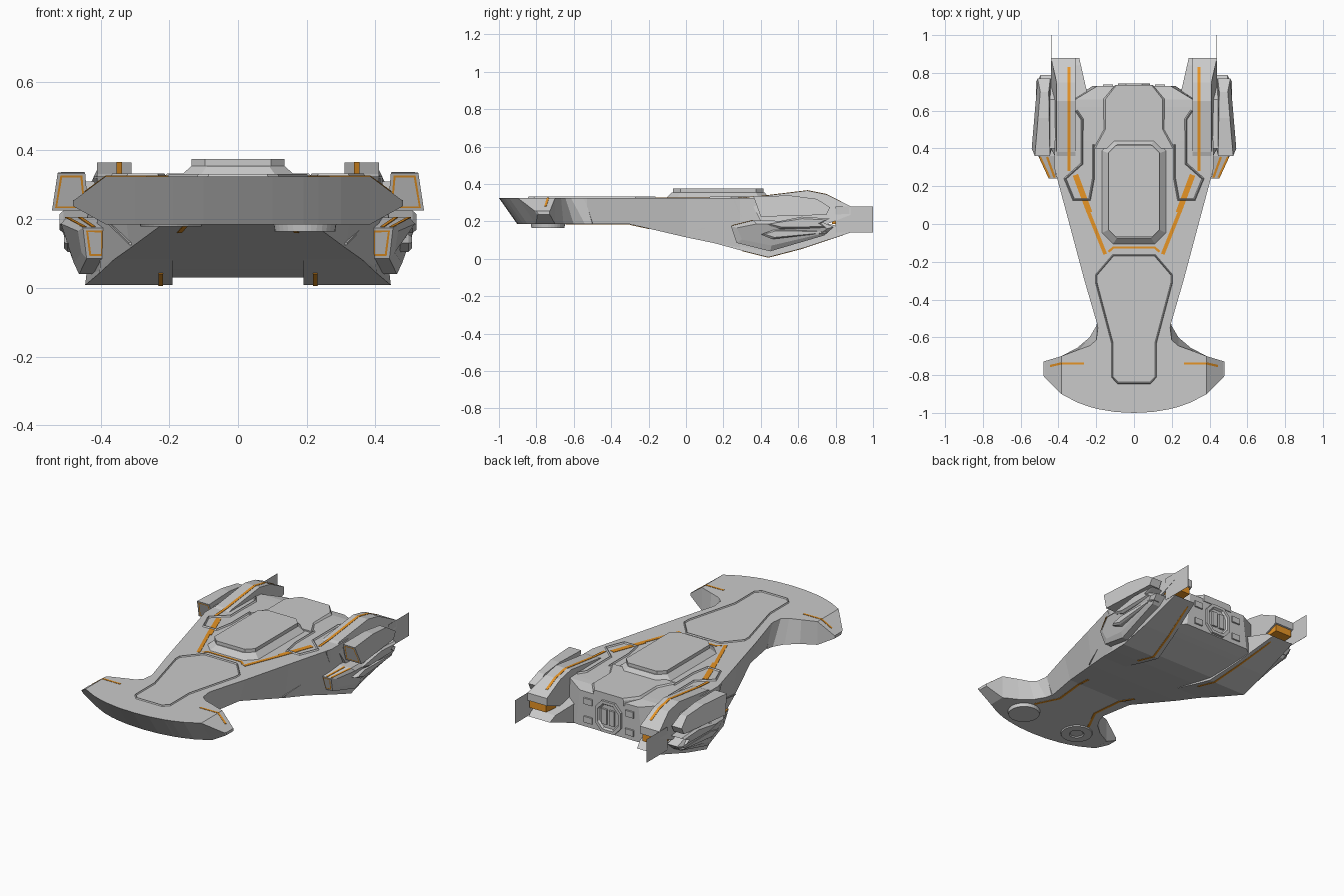
import bpy, bmesh, math
from mathutils import Vector


def mat(name, c):
    m = bpy.data.materials.new(name)
    m.diffuse_color = (*c, 1)
    return m


GREY = mat("hull grey", (0.59, 0.59, 0.59))
ORANGE = mat("accent orange", (0.86, 0.32, 0.02))


def finish(bm, name, *mats):
    bmesh.ops.recalc_face_normals(bm, faces=bm.faces[:])
    me = bpy.data.meshes.new(name)
    bm.to_mesh(me)
    bm.free()
    for m in mats:
        me.materials.append(m)
    ob = bpy.data.objects.new(name, me)
    bpy.context.collection.objects.link(ob)
    return ob


def loft(name, rings, m=GREY, frame=None):
    """Skin closed rings of points; frame = direction of the face that gets an orange outline."""
    bm = bmesh.new()
    vs = [[bm.verts.new(p) for p in r] for r in rings]
    n = len(vs[0])
    for a, b in zip(vs, vs[1:]):
        for i in range(n):
            bm.faces.new((a[i], a[(i + 1) % n], b[(i + 1) % n], b[i]))
    bm.faces.new(vs[0])
    bm.faces.new(vs[-1])
    bmesh.ops.recalc_face_normals(bm, faces=bm.faces[:])
    if frame:
        f = max(bm.faces, key=lambda q: q.normal.dot(Vector(frame)))
        bmesh.ops.inset_individual(bm, faces=[f], thickness=0.012)
        ring = bmesh.ops.inset_individual(bm, faces=[f], thickness=0.008)
        for q in ring["faces"]:
            q.material_index = 1
    return finish(bm, name, m, ORANGE)


def prism(name, prof, x0, x1, s=1, m=GREY, bev=0.0, frame=None):
    """Side profile (y,z) extruded in x; x0/x1 may be functions of (y,z); bev pulls in the outer rim."""
    fx = lambda v, y, z: s * (v(y, z) if callable(v) else v)
    rings = [[(fx(x0, y, z), y, z) for y, z in prof]]
    if bev:
        cy = sum(p[0] for p in prof) / len(prof)
        cz = sum(p[1] for p in prof) / len(prof)
        rings.append([(fx(x1, y, z) - s * bev, y, z) for y, z in prof])
        rings.append([(fx(x1, y, z), cy + (y - cy) * 0.88, cz + (z - cz) * 0.7) for y, z in prof])
    else:
        rings.append([(fx(x1, y, z), y, z) for y, z in prof])
    return loft(name, rings, m, frame)


def ribbon(name, pts, w, m, s=1, closed=False, ridge=0.0):
    """Thin strip along a 3D path: flat, or with a sharp ridge of the given height."""
    P = [Vector((s * x, y, z)) for x, y, z in pts]
    n = len(P)
    bm = bmesh.new()
    rows = []
    for i, p in enumerate(P):
        a = P[i - 1] if (i or closed) else None
        b = P[(i + 1) % n] if (i < n - 1 or closed) else None
        d1 = (p - a).xy.normalized() if a else (b - p).xy.normalized()
        d2 = (b - p).xy.normalized() if b else d1
        t = (d1 + d2).normalized()
        k = w / 2 / max(0.5, t.dot(d1))
        o = Vector((-t.y * k, t.x * k, 0))
        h = Vector((0, 0, 0.0012))
        q = o * 0.1 if ridge else o
        top = Vector((0, 0, ridge)) if ridge else h
        rows.append([bm.verts.new(v) for v in (p + q + top, p - q + top, p - o - h, p + o - h)])
    for i in range(n if closed else n - 1):
        r, q = rows[i], rows[(i + 1) % n]
        for j in range(4):
            bm.faces.new((r[j], r[(j + 1) % 4], q[(j + 1) % 4], q[j]))
    if not closed:
        bm.faces.new(rows[0])
        bm.faces.new(rows[-1])
    return finish(bm, name, m)


def flat(pts, z):
    return [(x, y, z) for x, y in pts]


def octo(hx, y0, y1, c, z):
    return flat([(hx, y0 + c), (hx, y1 - c), (hx - c, y1), (c - hx, y1),
                 (-hx, y1 - c), (-hx, y0 + c), (c - hx, y0), (hx - c, y0)], z)


def disc(name, x, *rz, n=32):
    loft(name, [[(x + r * math.cos(2 * math.pi * i / n), -0.738 + r * math.sin(2 * math.pi * i / n), z)
                 for i in range(n)] for r, z in rz])


# hammerhead nose: sections across x (x, front top y, back y, back bottom y, top z, bottom z)
half = [(0.48, -0.80, -0.73, -0.73, 0.255, 0.238), (0.475, -0.81, -0.727, -0.727, 0.257, 0.235),
        (0.385, -0.90, -0.70, -0.70, 0.325, 0.185), (0.30, -0.945, -0.668, -0.655, 0.325, 0.185),
        (0.235, -0.968, -0.645, -0.60, 0.325, 0.185), (0.20, -0.977, -0.615, -0.54, 0.325, 0.185),
        (0.19, -0.98, -0.54, -0.50, 0.325, 0.185), (0.10, -0.995, -0.5, -0.5, 0.325, 0.185),
        (0, -1.0, -0.5, -0.5, 0.325, 0.185)]
secs = [(-h[0], *h[1:]) for h in half] + half[-2::-1]
loft("nose", [[(x, f, zt), (x, b, zt), (x, bb, zb), (x, f + (zt - zb) * 0.7, zb)]
              for x, f, b, bb, zt, zb in secs])

# main hull: sections along y (y, top half width, top z, bottom half width, bottom z)
hull = [(-0.62, 0.18, 0.3249, 0.17, 0.1851), (-0.53, 0.195, 0.325, 0.18, 0.185), (-0.3, 0.262, 0.325, 0.22, 0.185),
        (0, 0.342, 0.325, 0.315, 0.115), (0.29, 0.42, 0.325, 0.40, 0.055), (0.44, 0.42, 0.325, 0.42, 0.03),
        (0.62, 0.35, 0.322, 0.38, 0.065), (0.66, 0.31, 0.32, 0.33, 0.075), (0.73, 0.195, 0.305, 0.22, 0.095)]
loft("main_hull", [[(a, y, zt), (b, y, zb), (-b, y, zb), (-a, y, zt)] for y, a, zt, b, zb in hull])

# raised deck, spine and canopy
loft("canopy_base", [octo(0.175, -0.11, 0.45, 0.06, 0.32), octo(0.135, -0.075, 0.42, 0.045, 0.355)])
loft("canopy_plate", [octo(0.136, -0.07, 0.415, 0.04, 0.35), octo(0.136, -0.07, 0.415, 0.04, 0.375)])
spine = [(0.21, 0.40), (0.155, 0.5), (0.155, 0.66), (0.095, 0.735)]
loft("rear_spine", [[(x * k, y, z) for x, y in spine + [(-x, y) for x, y in spine[::-1]]]
                    for k, z in ((1.05, 0.29), (1.05, 0.32), (0.98, 0.333))])

# seam around the front deck
deck = [(0.11, -0.165), (0.2, -0.27), (0.2, -0.31), (0.115, -0.63), (0.115, -0.81), (0.085, -0.842)]
ribbon("front_deck_seam", flat(deck + [(-x, y) for x, y in deck[::-1]], 0.325), 0.01, GREY, closed=True, ridge=0.007)
ribbon("front_deck_light", flat([(-0.135, -0.147), (-0.11, -0.125), (0.11, -0.125), (0.135, -0.147)], 0.326),
       0.012, ORANGE)

# rear engine port: octagon collar stepping in to a recessed face
oct8 = ((1, .5), (.5, 1), (-.5, 1), (-1, .5), (-1, -.5), (-.5, -1), (.5, -1), (1, -.5))
loft("engine_port", [[(rx * a, y, 0.195 + (rx + .008) * b) for a, b in oct8]
                     for rx, y in ((0.085, 0.70), (0.085, 0.745), (0.068, 0.745), (0.06, 0.733))])

# underside discs: one raised landing disc, one flush ring with a hub
disc("landing_disc", 0.195, (0.092, 0.19), (0.088, 0.164))
disc("landing_ring", -0.195, (0.092, 0.187), (0.088, 0.178), (0.042, 0.178), (0.036, 0.184))

for s, side in ((1, "right"), (-1, "left")):
    # engine shutters and side vents on the rear face
    prism("engine_shutter_" + side, [(0.73, 0.15), (0.745, 0.15), (0.745, 0.24), (0.73, 0.24)], 0.008, 0.042, s)
    for zc in (0.14, 0.25):
        prism("rear_vent_" + side, [(0.70, zc - .025), (0.738, zc - .018), (0.738, zc + .018), (0.70, zc + .025)],
              0.11, 0.165, s)
    # keel under each side
    prism("keel_" + side, [(-0.0, 0.125), (0.3, 0.043), (0.44, 0.008), (0.62, 0.055), (0.88, 0.14), (0.84, 0.17),
                           (0.6, 0.22), (0.25, 0.2)],
          lambda y, z: 0.19 + 0.1 * max(0, (y - 0.44) / 0.44),
          lambda y, z: 0.315 + 0.295 * y if y < 0.44 else 0.445 - 0.03 * (y - 0.44), s)
    ribbon("keel_light_" + side, [(0.225, 0.3, 0.042), (0.225, 0.44, 0.007), (0.26, 0.62, 0.054), (0.31, 0.84, 0.128)],
           0.012, ORANGE, s)
    ribbon("belly_light_" + side, flat([(0.2, -0.64), (0.13, -0.5), (0.15, -0.31)], 0.1845)
           + [(0.17, -0.2, 0.161)], 0.014, ORANGE, s)
    # upper nacelle
    prism("upper_nacelle_" + side, [(0.34, 0.318), (0.38, 0.332), (0.65, 0.365), (0.75, 0.345), (0.88, 0.28),
                                    (0.88, 0.235), (0.74, 0.18), (0.4, 0.2)],
          0.31, lambda y, z: 0.41 if z > 0.3 and y < 0.8 else 0.44, s)
    ribbon("nacelle_light_" + side, [(0.345, 0.28, 0.326), (0.345, 0.38, 0.333), (0.345, 0.65, 0.3655),
                                     (0.345, 0.75, 0.3455), (0.345, 0.83, 0.3055)], 0.016, ORANGE, s)
    prism("nozzle_" + side, [(0.78, 0.185), (0.872, 0.19), (0.872, 0.237), (0.78, 0.23)], 0.32, 0.43, s, ORANGE)
    prism("exhaust_fin_" + side, [(0.8, 0.14), (1.0, 0.14), (1.0, 0.28), (0.8, 0.28)], 0.4375, 0.4385, s)
    # outer nacelle with framed intake
    prism("outer_nacelle_" + side, [(0.36, 0.335), (0.56, 0.338), (0.70, 0.32), (0.77, 0.275), (0.75, 0.235),
                                    (0.40, 0.225)],
          lambda y, z: 0.435 + 0.02 * (y - 0.36) + (0.01 if z > 0.3 else 0),
          lambda y, z: 0.545 - 0.085 * (y - 0.36) - (0.02 if z > 0.3 else 0), s, frame=(0, -1, -0.2))
    prism("nacelle_bridge_" + side, [(0.4, 0.24), (0.72, 0.24), (0.66, 0.3), (0.4, 0.31)], 0.38, 0.46, s)
    # lower pod with framed intake and layered side plates
    prism("lower_pod_" + side, [(0.24, 0.175), (0.36, 0.205), (0.72, 0.2), (0.79, 0.17), (0.74, 0.125),
                                (0.45, 0.04), (0.27, 0.085)],
          0.385, lambda y, z: min(0.515, 0.47 + 0.4 * (y - 0.24)) - 0.25 * max(0, 0.19 - z), s,
          bev=0.015, frame=(0, -1, -0.1))
    ribbon("pod_light_outer_" + side, [(0.447, 0.245, 0.178), (0.498, 0.355, 0.2055)], 0.012, ORANGE, s)
    ribbon("pod_light_inner_" + side, [(0.42, 0.245, 0.178), (0.46, 0.355, 0.2055)], 0.012, ORANGE, s)
    prism("pod_plate_" + side, [(0.42, 0.185), (0.62, 0.225), (0.77, 0.215), (0.72, 0.19), (0.75, 0.165),
                                (0.5, 0.16)], 0.43, 0.52, s, bev=0.012)
    prism("pod_rib_" + side, [(0.40, 0.13), (0.47, 0.155), (0.74, 0.15), (0.76, 0.14), (0.46, 0.105)],
          0.45, 0.506, s, bev=0.01)
    # deck seams and accent stripes
    ribbon("deck_seam_" + side, flat([(0.215, 0.42), (0.215, 0.24), (0.235, 0.13), (0.32, 0.13), (0.365, 0.24),
                                      (0.275, 0.32), (0.275, 0.555), (0.305, 0.6)], 0.325), 0.013, GREY, s, ridge=0.008)
    ribbon("deck_stripe_front_" + side, flat([(0.152, -0.16), (0.24, 0.06)], 0.326), 0.02, ORANGE, s)
    ribbon("deck_stripe_rear_" + side, flat([(0.235, 0.06), (0.31, 0.26)], 0.326), 0.03, ORANGE, s)
    ribbon("nose_stripe_" + side, [(0.265, -0.738, 0.3255), (0.385, -0.738, 0.3255), (0.445, -0.752, 0.281)],
           0.012, ORANGE, s)
    # slanted seam on the hull flank
    prism("flank_seam_" + side, [(0.26, 0.32), (0.30, 0.22), (-0.02, 0.125), (-0.02, 0.132), (0.29, 0.226), (0.25, 0.32)],
          lambda y, z: 0.3, lambda y, z: 0.346 + 0.268 * y - 0.12 * (0.325 - z), s)
